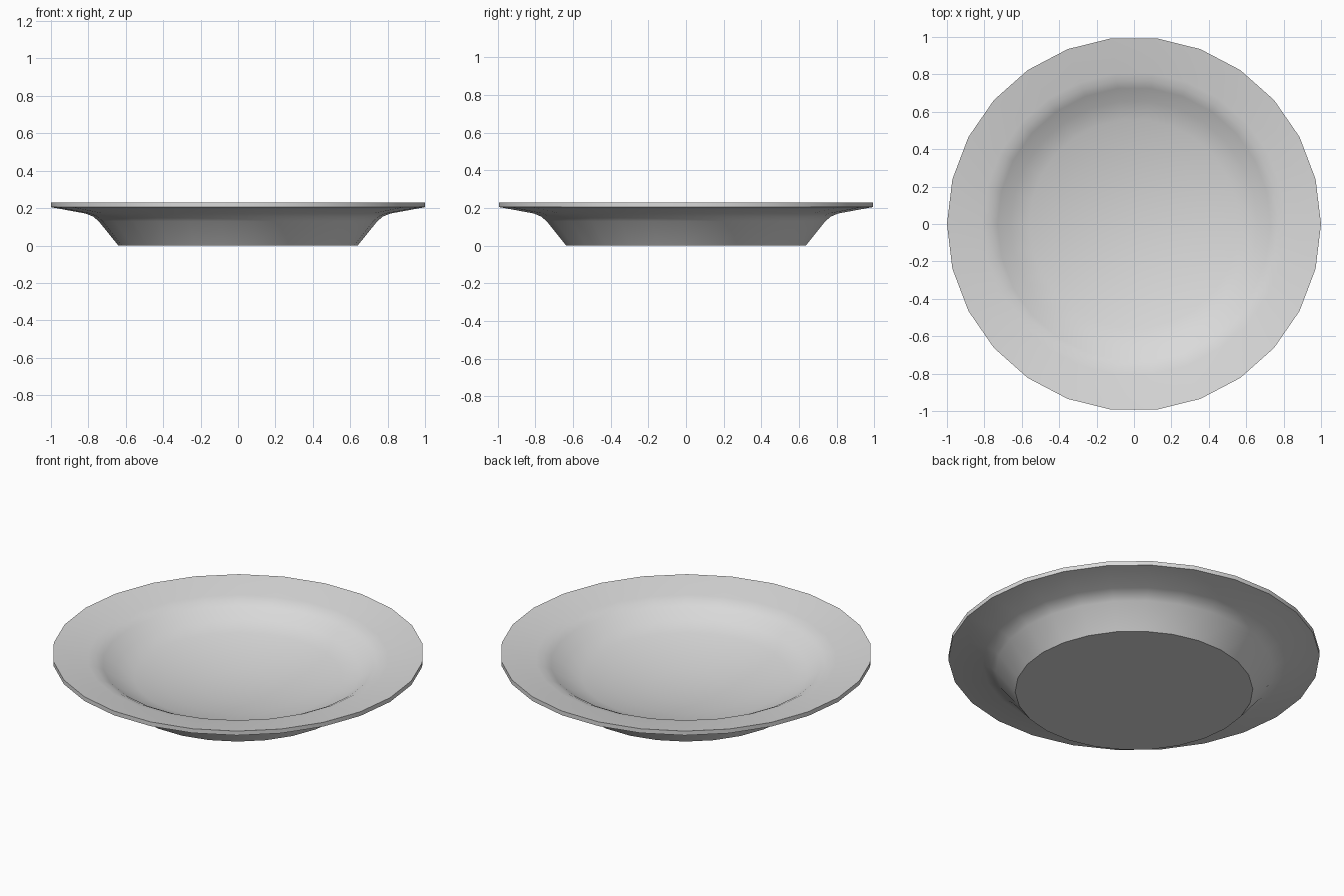
import bpy
import bmesh
import math

if "Cube" in bpy.data.objects:
    bpy.data.objects.remove(bpy.data.objects["Cube"], do_unlink=True)

SIDES = 26

# Half section of the plate as (radius, height)
FOOT = [(0, 0), (0.64, 0)]
OUTER_WALL = [(0.745, 0.13), (0.775, 0.155), (0.815, 0.171)]
RIM = [(1, 0.205), (1, 0.23), (0.81, 0.196)]
BOWL = [(0.77, 0.187), (0.73, 0.167), (0.66, 0.118), (0.56, 0.088),
        (0.4, 0.054), (0.2, 0.027), (0, 0.02)]


def make_material(name, color):
    mat = bpy.data.materials.new(name)
    mat.use_nodes = True
    mat.diffuse_color = color
    mat.node_tree.nodes["Principled BSDF"].inputs["Base Color"].default_value = color
    return mat


def lathe(name, profile, mat):
    """Spin a half section around the z axis into a closed solid."""
    bm = bmesh.new()
    verts = [bm.verts.new((r, 0, z)) for r, z in profile]
    edges = [bm.edges.new(pair) for pair in zip(verts, verts[1:])]
    bmesh.ops.spin(bm, geom=verts + edges, cent=(0, 0, 0), axis=(0, 0, 1),
                   angle=math.tau, steps=SIDES)
    bmesh.ops.remove_doubles(bm, verts=bm.verts[:], dist=0.0005)
    bmesh.ops.recalc_face_normals(bm, faces=bm.faces[:])
    mesh = bpy.data.meshes.new(name)
    bm.to_mesh(mesh)
    bm.free()
    mesh.materials.append(mat)
    obj = bpy.data.objects.new(name, mesh)
    bpy.context.collection.objects.link(obj)
    return obj


# Plate with a shallow bowl, wide rim and flat foot
plate = lathe("plate", FOOT + OUTER_WALL + RIM + BOWL,
              make_material("pale grey", (0.7, 0.7, 0.7, 1)))

# Smooth surfaces, crisp rim and foot edges
bpy.ops.object.select_all(action="DESELECT")
plate.select_set(True)
bpy.context.view_layer.objects.active = plate
bpy.ops.object.shade_smooth_by_angle(angle=math.radians(30))
